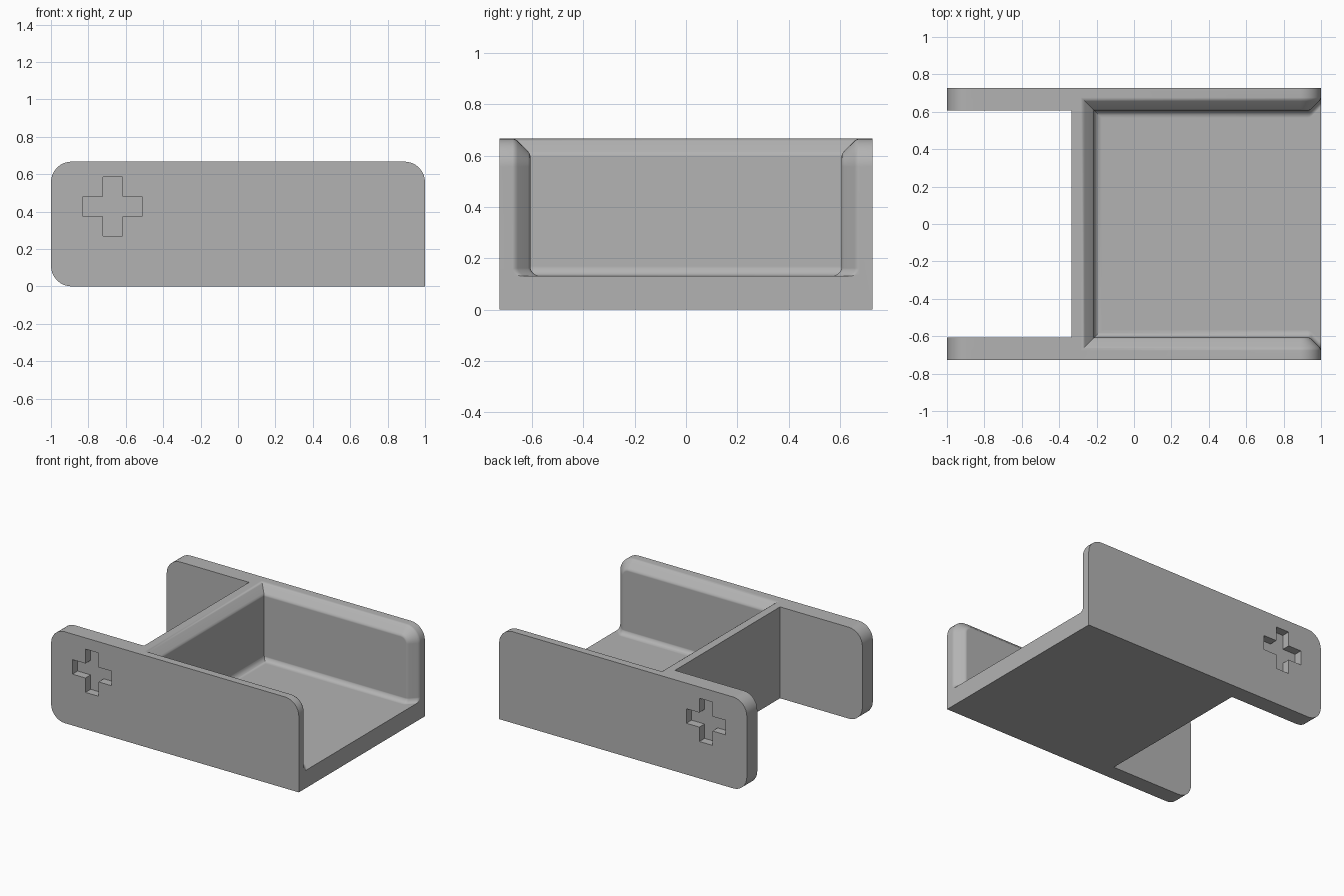
import bpy, bmesh, math

if "Cube" in bpy.data.objects:
    bpy.data.objects.remove(bpy.data.objects["Cube"], do_unlink=True)

HALF_Y, TOP, FLOOR = 0.727, 0.667, 0.13
INNER_Y = 0.606
WALL_BACK, WALL_FRONT = -0.335, -0.213
CORNER, FILLET = 0.11, 0.04
# Softened chamfer: (setback into the wall, inset from the rim)
RIM = [(0, .07), (.003, .06), (.01, .05), (.05, .01), (.06, .003), (.07, 0)]

grey = bpy.data.materials.new("plain grey")
grey.use_nodes = True
grey.diffuse_color = (0.45, 0.45, 0.45, 1)
grey.node_tree.nodes["Principled BSDF"].inputs["Base Color"].default_value = grey.diffuse_color


def arc(cx, cz, r, start, end, steps=8):
    angles = [math.radians(start + (end - start) * i / steps) for i in range(steps + 1)]
    return [(cx + r * math.cos(t), cz + r * math.sin(t)) for t in angles]


def loft(name, rings):
    """Closed solid through rings of equal length."""
    bm = bmesh.new()
    loops = [[bm.verts.new(p) for p in ring] for ring in rings]
    for a, b in zip(loops, loops[1:]):
        for i in range(len(a)):
            j = (i + 1) % len(a)
            bm.faces.new((a[i], a[j], b[j], b[i]))
    bm.faces.new(loops[0][::-1])
    bm.faces.new(loops[-1])
    bmesh.ops.remove_doubles(bm, verts=bm.verts, dist=1e-5)
    bmesh.ops.recalc_face_normals(bm, faces=bm.faces)
    mesh = bpy.data.meshes.new(name)
    bm.to_mesh(mesh)
    bm.free()
    mesh.materials.append(grey)
    obj = bpy.data.objects.new(name, mesh)
    bpy.context.collection.objects.link(obj)
    return obj


def extrude_y(name, profile, y0, y1):
    return loft(name, [[(x, y, z) for x, z in profile] for y in (y0, y1)])


def boolean(target, other, operation):
    bpy.context.view_layer.objects.active = target
    mod = target.modifiers.new(operation.title(), 'BOOLEAN')
    mod.operation, mod.solver, mod.object = operation, 'EXACT', other
    bpy.ops.object.modifier_apply(modifier=mod.name)
    bpy.data.objects.remove(other, do_unlink=True)


def plate_outline(inset):
    """Side plate with its upper and open-end rim pulled in."""
    step = -0.3
    return (arc(-1 + CORNER, CORNER, CORNER, 180, 270)
            + [(1 - inset, 0)]
            + arc(1 - CORNER, TOP - CORNER, CORNER - inset, 0, 90)
            + [(step, TOP - inset), (step, TOP)]
            + arc(-1 + CORNER, TOP - CORNER, CORNER, 90, 180))


# Floor and cross wall as one L-shaped section
section = [(1, 0), (1, FLOOR)]
section += arc(WALL_FRONT + FILLET, FLOOR + FILLET, FILLET, 270, 180)
section += [(WALL_FRONT - e, TOP - a) for e, a in RIM]
section += [(WALL_BACK, TOP), (WALL_BACK, 0)]
tray = extrude_y("tray_body", section, -0.7, 0.7)

# Side plates, floor fillets and cross-shaped recesses, mirrored front to back
for side in (-1, 1):
    layers = [(HALF_Y, 0)] + [(INNER_Y + e, a) for e, a in reversed(RIM)]
    plate = loft("side_plate", [[(x, side * y, z) for x, z in plate_outline(a)]
                                for y, a in layers])
    boolean(tray, plate, 'UNION')

    cove = [(-0.02, -0.05), (-0.02, FILLET)] + arc(FILLET, FILLET, FILLET, 180, 270)
    cove.append((FILLET, -0.05))
    stations = [(-0.3, 0)] + [(1 - a, e) for e, a in RIM]
    strip = loft("floor_fillet", [[(x, side * (INNER_Y + 0.001 + e - d), FLOOR + h)
                                   for d, h in cove] for x, e in stations])
    boolean(tray, strip, 'UNION')

    arm, tip = 0.053, 0.158
    cross = [(arm, tip), (arm, arm), (tip, arm), (tip, -arm), (arm, -arm), (arm, -tip),
             (-arm, -tip), (-arm, -arm), (-tip, -arm), (-tip, arm), (-arm, arm), (-arm, tip)]
    cutter = extrude_y("cross_cutter", [(x - 0.67, z + 0.427) for x, z in cross],
                       side * (HALF_Y - 0.06), side * (HALF_Y + 0.1))
    boolean(tray, cutter, 'DIFFERENCE')

# Soft shading on the rounded rims, crisp elsewhere
bpy.ops.object.select_all(action='DESELECT')
tray.select_set(True)
bpy.context.view_layer.objects.active = tray
bpy.ops.object.shade_smooth_by_angle(angle=math.radians(32))
weighted = tray.modifiers.new("Weighted Normals", 'WEIGHTED_NORMAL')
weighted.keep_sharp = True
